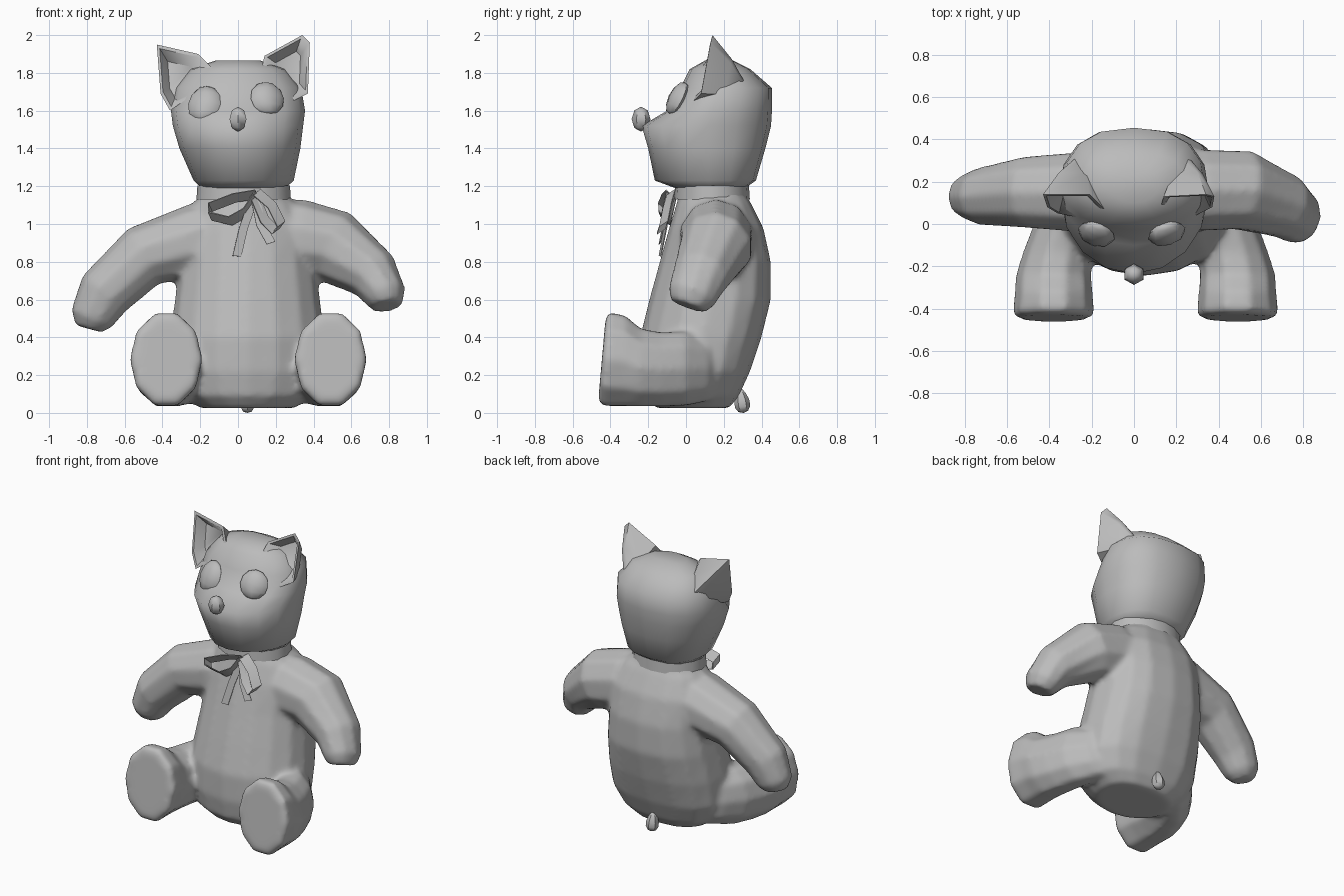
import bpy, bmesh, math
from mathutils import Vector, Matrix

if "Cube" in bpy.data.objects:
    bpy.data.objects.remove(bpy.data.objects["Cube"])

plush = bpy.data.materials.new("soft grey")
plush.diffuse_color = (0.5, 0.5, 0.5, 1)
plush.use_nodes = True
plush.node_tree.nodes["Principled BSDF"].inputs["Base Color"].default_value = plush.diffuse_color


def smooth(ob, angle):
    bpy.ops.object.select_all(action='DESELECT')
    ob.select_set(True)
    bpy.context.view_layer.objects.active = ob
    bpy.ops.object.shade_smooth_by_angle(angle=math.radians(angle))


def finish(name, bm, angle=50):
    bmesh.ops.recalc_face_normals(bm, faces=bm.faces)
    me = bpy.data.meshes.new(name)
    bm.to_mesh(me)
    bm.free()
    ob = bpy.data.objects.new(name, me)
    bpy.context.collection.objects.link(ob)
    me.materials.append(plush)
    smooth(ob, angle)
    return ob


def loft(name, rings, angle=50, caps=True):
    bm = bmesh.new()
    rows = [[bm.verts.new(p) for p in r] for r in rings]
    n = len(rows[0])
    for a, b in zip(rows, rows[1:]):
        for i in range(n):
            j = (i + 1) % n
            bm.faces.new((a[i], a[j], b[j], b[i]))
    if caps:
        bm.faces.new(rows[0])
        bm.faces.new(rows[-1])
    return finish(name, bm, angle)


def ring(c, u, v, n=12):
    c, u, v = Vector(c), Vector(u), Vector(v)
    return [c + u * math.cos(math.tau * i / n) + v * math.sin(math.tau * i / n) for i in range(n)]


def slab(z, cx, rx, yf, yb, cy):
    # horizontal section with separate front and back depth, fuller at the back
    pts = []
    for i in range(16):
        c, s = math.cos(math.tau * i / 16), math.sin(math.tau * i / 16)
        if s > 0:
            c = math.copysign(abs(c) ** 0.8, c)
            s = s ** 0.85
        pts.append(Vector((cx + rx * c, cy + s * (yb - cy if s > 0 else cy - yf), z)))
    return pts


# Torso
torso = loft("torso", [slab(*r) for r in [
    (0.025, .05, .25, -.16, .23, .04), (0.09, .05, .35, -.22, .28, .04),
    (0.22, .05, .41, -.245, .34, .06), (0.40, .05, .41, -.245, .40, .08),
    (0.60, .05, .385, -.195, .45, .12), (0.80, .05, .36, -.14, .45, .15),
    (0.98, .05, .35, -.09, .41, .16), (1.11, .04, .28, -.05, .345, .15),
    (1.15, .03, .23, -.04, .32, .14), (1.21, .03, .215, -.035, .31, .14)]])

# Head with short muzzle
loft("head", [slab(*r) for r in [
    (1.18, .03, .21, -.03, .30, .13), (1.23, .03, .265, -.165, .37, .12),
    (1.40, .01, .32, -.20, .42, .12), (1.52, 0, .345, -.235, .45, .12),
    (1.60, 0, .355, -.10, .455, .14), (1.72, 0, .335, -.03, .455, .17),
    (1.82, 0, .25, .02, .34, .18), (1.865, 0, .12, .10, .25, .18)]], 85)


# Pointed ears with a hollow front
def ear(name, side, outline):
    rim = [Vector((side * x, y, z)) for x, y, z in outline]
    mid = sum(rim, Vector()) / len(rim)
    back = Vector((side * .22, .37, 1.66))
    inner = [p.lerp(mid, .12) for p in rim]
    deep = [p.lerp(mid, .45) + Vector((0, .07, -.01)) for p in rim]
    shell = [p.lerp(back, .4) + Vector((side * .01, .01, .01)) for p in rim]
    base = [p.lerp(back, .8) for p in rim]
    loft(name, [deep, inner, rim, shell, base], 55)


ear("right_ear", 1, [(.34, .14, 2.0), (.14, .13, 1.89), (.12, .06, 1.80),
                     (.27, .03, 1.64), (.37, .08, 1.69), (.38, .13, 1.96)])
ear("left_ear", -1, [(.43, .14, 1.95), (.21, .14, 1.90), (.14, .07, 1.83),
                     (.26, .03, 1.67), (.36, .05, 1.60), (.41, .08, 1.69)])


# Arms: tubes swept along bent paths
def arm(name, path):
    rings = []
    for i, (c, r, ry) in enumerate(path):
        a = Vector(path[max(i - 1, 0)][0])
        b = Vector(path[min(i + 1, len(path) - 1)][0])
        t = (b - a).normalized()
        u = t.cross(Vector((0, 1, 0))).normalized()
        rings.append(ring(c, u * r, u.cross(t) * ry, 10))
    return loft(name, rings)


limbs = [
    arm("left_arm", [((-.02, .15, .95), .19, .18), ((-.22, .15, .91), .20, .20),
                     ((-.50, .15, .83), .17, .175), ((-.71, .13, .63), .15, .14),
                     ((-.775, .13, .50), .12, .11), ((-.79, .13, .445), .075, .065)]),
    arm("right_arm", [((.12, .15, .94), .19, .18), ((.32, .16, .92), .215, .20),
                      ((.51, .16, .88), .20, .195), ((.72, .08, .73), .145, .155),
                      ((.78, .03, .62), .115, .135), ((.79, .01, .565), .085, .10)])]

# Legs with flat oval soles facing forward
for name, s, fx in (("left_leg", -1, -.38), ("right_leg", 1, .49)):
    hip = fx - s * .06
    rows = []
    for x, y, z, rx, rz, tilt in [
            (fx, -.445, .285, .17, .225, .02), (fx, -.425, .285, .195, .26, .02),
            (fx, -.32, .275, .185, .25, 0), (fx, -.24, .24, .18, .215, 0),
            (fx - s * .02, -.13, .23, .165, .205, 0), (hip, 0, .235, .155, .205, 0),
            (hip - s * .08, .12, .235, .14, .18, 0), (hip - s * .2, .24, .24, .07, .11, 0)]:
        rows.append(ring((x, y, z), (rx, 0, 0), (0, tilt, rz), 10))
    limbs.append(loft(name, rows))

# Blend the limbs into the torso as one soft body
bpy.ops.object.select_all(action='DESELECT')
for ob in limbs + [torso]:
    ob.select_set(True)
bpy.context.view_layer.objects.active = torso
bpy.ops.object.join()
torso.name = "body_with_limbs"
rm = torso.modifiers.new("blend", 'REMESH')
rm.mode, rm.voxel_size = 'VOXEL', 0.018
sm = torso.modifiers.new("soften", 'SMOOTH')
sm.factor, sm.iterations = 0.5, 6
bpy.ops.object.modifier_apply(modifier="blend")
bpy.ops.object.modifier_apply(modifier="soften")
if not torso.data.materials:
    torso.data.materials.append(plush)
smooth(torso, 60)


# Eyes, nose and tail: faceted eggs
def egg(name, loc, size, rx=0, rz=0, seg=8, rows=6, point=0):
    bm = bmesh.new()
    bmesh.ops.create_uvsphere(bm, u_segments=seg, v_segments=rows, radius=1)
    for v in bm.verts:
        v.co.x *= 1 - point * v.co.z
        v.co.y *= 1 - point * v.co.z
    m = Matrix.LocRotScale(Vector(loc), Matrix.Rotation(rz, 3, 'Z') @ Matrix.Rotation(rx, 3, 'X'),
                           Vector(size))
    bm.transform(m)
    return finish(name, bm)


egg("left_eye", (-.178, -.045, 1.635), (.09, .045, .105), -.45, -.3)
egg("right_eye", (.155, -.045, 1.665), (.092, .045, .095), -.45, .3)
egg("nose", (0, -.238, 1.555), (.052, .05, .066), 0, 0, 6, 4)
egg("tail", (.05, .295, .065), (.04, .04, .066), .15, 0, 6, 6, .35)

# Neck ribbon
loft("neck_ribbon", [ring((.03, .138, 1.13), (.25, 0, 0), (0, .20, 0), 16),
                     ring((.03, .138, 1.205), (.245, 0, 0), (0, .195, 0), 16)], 50, False)


# Bow: thin strips following short paths
def strip(name, path, width):
    bm = bmesh.new()
    w = Vector(width) / 2
    rows = [(bm.verts.new(Vector(p) - w), bm.verts.new(Vector(p) + w)) for p in path]
    for a, b in zip(rows, rows[1:]):
        bm.faces.new((a[0], a[1], b[1], b[0]))
    bmesh.ops.recalc_face_normals(bm, faces=bm.faces)
    bmesh.ops.solidify(bm, geom=bm.faces[:], thickness=.005)
    finish(name, bm, 40)


strip("bow_left_loop", [(.10, -.08, 1.16), (-.02, -.10, 1.14), (-.15, -.12, 1.09),
                        (-.15, -.12, 1.04), (-.04, -.11, 1.015), (.04, -.10, 1.06),
                        (.10, -.08, 1.15)], (.02, .05, -.045))
strip("bow_right_loop", [(.10, -.08, 1.17), (.18, -.10, 1.10), (.23, -.12, 1.00),
                         (.20, -.13, .96), (.14, -.11, 1.02), (.09, -.08, 1.14)], (.04, .045, .03))
strip("bow_left_end", [(.09, -.08, 1.15), (.03, -.11, .98), (-.005, -.14, .83)], (.045, .01, -.005))
strip("bow_right_end", [(.09, -.08, 1.15), (.12, -.12, 1.0), (.175, -.14, .90)], (.045, .01, .015))
